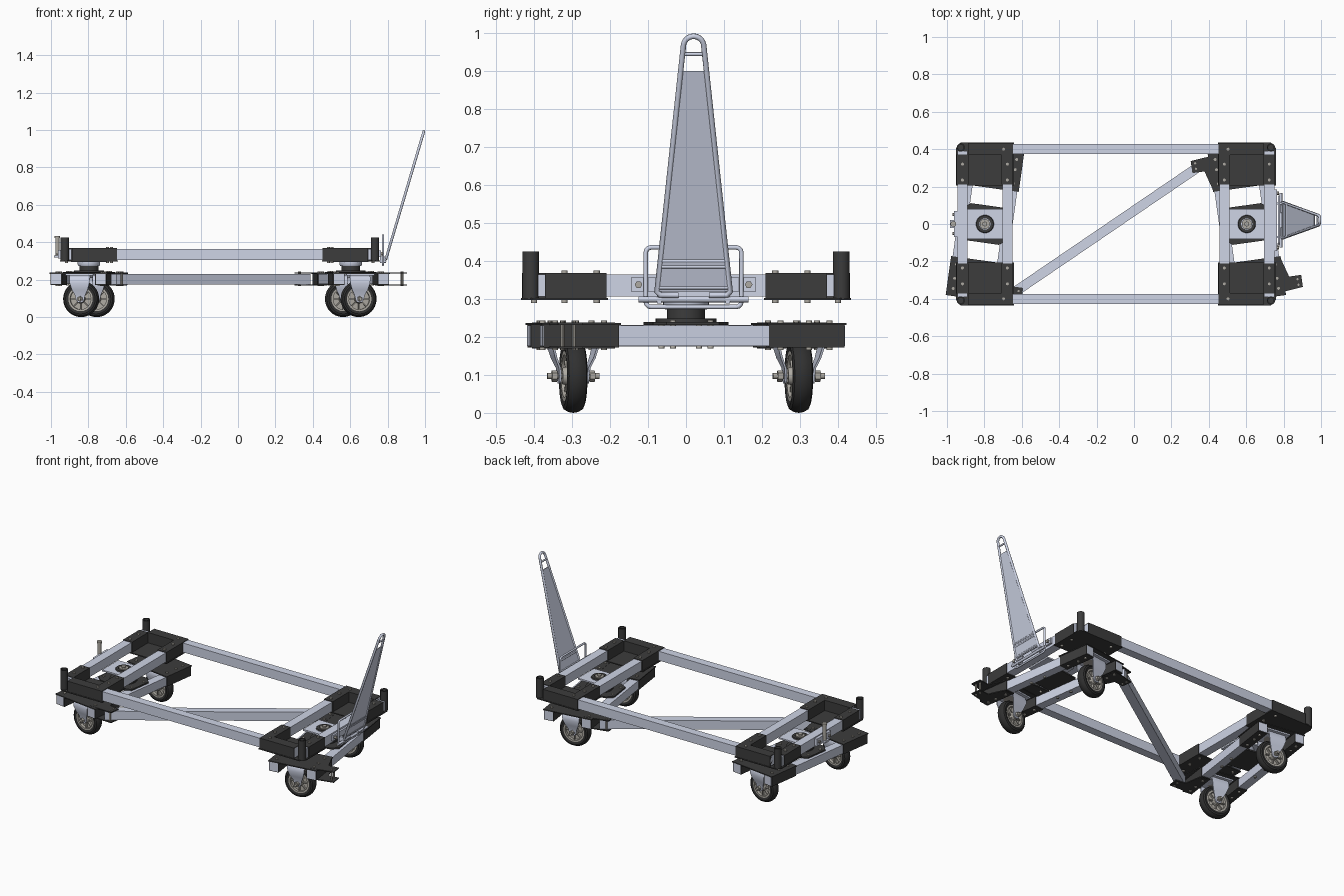
import bpy, bmesh
from math import pi, sin, cos, radians, atan2
from mathutils import Matrix, Vector

if "Cube" in bpy.data.objects:
    bpy.data.objects.remove(bpy.data.objects["Cube"])

def material(name, col):
    m = bpy.data.materials.new(name)
    m.diffuse_color = (*col, 1)
    m.use_nodes = True
    m.node_tree.nodes["Principled BSDF"].inputs["Base Color"].default_value = m.diffuse_color
    return m

BLUE = material("pale_steel", (0.62, 0.66, 0.79))
DARK = material("black_steel", (0.045, 0.045, 0.045))
TYRE = material("rubber", (0.03, 0.03, 0.03))
GREY = material("bare_metal", (0.42, 0.40, 0.36))
I = Matrix.Identity(4)
T = Matrix.Translation
R = Matrix.Rotation

def finish(name, bm, mat, M=I):
    bmesh.ops.recalc_face_normals(bm, faces=bm.faces)
    me = bpy.data.meshes.new(name)
    bm.to_mesh(me)
    bm.free()
    me.transform(M)
    for p in me.polygons:
        p.use_smooth = True
    me.set_sharp_from_angle(angle=radians(32))
    me.materials.append(mat)
    ob = bpy.data.objects.new(name, me)
    bpy.context.collection.objects.link(ob)
    return ob

def box(name, x, y, z, mat, M=I):
    bm = bmesh.new()
    c = [sum(a) / 2 for a in (x, y, z)]
    s = [abs(a[1] - a[0]) for a in (x, y, z)]
    bmesh.ops.create_cube(bm, size=1, matrix=T(c) @ Matrix.Diagonal((*s, 1)))
    return finish(name, bm, mat, M)

def prism(name, pts, z0, z1, mat, M=I):
    bm = bmesh.new()
    f = bm.faces.new([bm.verts.new((p[0], p[1], z0)) for p in pts])
    e = bmesh.ops.extrude_face_region(bm, geom=[f])["geom"]
    bmesh.ops.translate(bm, vec=(0, 0, z1 - z0), verts=[v for v in e if isinstance(v, bmesh.types.BMVert)])
    return finish(name, bm, mat, M)

def lathe(name, prof, mat, M=I, n=32):
    # closed (radius, height) outline turned round z
    bm = bmesh.new()
    rings = [[bm.verts.new((r * cos(2 * pi * k / n), r * sin(2 * pi * k / n), h)) for r, h in prof] for k in range(n)]
    for k in range(n):
        a, b = rings[k], rings[(k + 1) % n]
        for i in range(len(prof)):
            j = (i + 1) % len(prof)
            bm.faces.new((a[i], b[i], b[j], a[j]))
    return finish(name, bm, mat, M)

def cyl(name, c, r, h, mat, M=I, n=16):
    bm = bmesh.new()
    bmesh.ops.create_cone(bm, cap_ends=True, segments=n, radius1=r, radius2=r, depth=h, matrix=T(c))
    return finish(name, bm, mat, M)

def tube(name, pts, r, mat, cyclic=False):
    cu = bpy.data.curves.new(name, 'CURVE')
    cu.dimensions = '3D'
    cu.bevel_depth, cu.bevel_resolution, cu.use_fill_caps = r, 2, True
    sp = cu.splines.new('POLY')
    sp.points.add(len(pts) - 1)
    for p, q in zip(sp.points, pts):
        p.co = (*q, 1)
    sp.use_cyclic_u = cyclic
    cu.materials.append(mat)
    ob = bpy.data.objects.new(name, cu)
    bpy.context.collection.objects.link(ob)

CX = -0.097

# Upper frame: long rails, then each end mirrored
for sy in (-1, 1):
    box("long_rail", (CX - .79, CX + .79), (sy * .375, sy * .427), (.306, .364), BLUE)
for s in (-1, 1):
    E = T((CX, 0, 0))
    for a in (.58, .82):
        box("cross_beam", (s * (a - .027), s * (a + .027)), (-.39, .39), (.306, .364), BLUE, E)
    for sy in (-1, 1):
        box("rail_sleeve", (s * .55, s * .79), (sy * .370, sy * .432), (.302, .368), DARK, E)
        for a in (.58, .82):
            box("beam_sleeve", (s * (a - .031), s * (a + .031)), (sy * .21, sy * .372), (.302, .368), DARK, E)
        prism("corner_floor_plate", [(s * x, sy * y) for x, y in
              ((.545, .205), (.855, .205), (.855, .405), (.83, .435), (.545, .435))], .297, .303, DARK, E)
        P = T((CX + s * .829, sy * .409, 0))
        lathe("corner_post", [(.022, .300), (.022, .425), (.015, .425), (.015, .300)], DARK, P, 24)
        for x, y in ((.82, .32), (.82, .235), (.58, .32), (.58, .235), (.60, .40)):
            cyl("frame_bolt", (s * x, sy * y, .332), .008, .086, GREY, E, 12)

    # Turntable between upper frame and axle
    E = T((CX + s * .70, 0, 0))
    box("pivot_plate", (-.095, .095), (-.08, .08), (.294, .303), BLUE, E)
    lathe("turntable_upper", [(.02, .272), (.055, .272), (.06, .28), (.06, .294), (.02, .294)], BLUE, E)
    lathe("turntable_bearing", [(.02, .248), (.05, .248), (.05, .272), (.02, .272)], DARK, E)
    lathe("turntable_ring", [(.03, .303), (.048, .303), (.045, .31), (.03, .31)], DARK, E)
    lathe("pivot_washer", [(.008, .303), (.027, .303), (.027, .314), (.008, .314)], GREY, E)
    cyl("pivot_bolt", (0, 0, .28), .014, .085, GREY, E, 6)

    # Steering axle, turned about the pivot
    A = E @ R(radians(8) * s, 4, 'Z')
    prism("axle_centre_plate", [(-.13, -.07), (-.09, -.1), (.09, -.1), (.13, -.07),
          (.13, .07), (.09, .1), (-.09, .1), (-.13, .07)], .231, .240, DARK, A)
    lathe("turntable_lower", [(.02, .24), (.08, .24), (.08, .248), (.02, .248)], DARK, A)
    for sx in (-1, 1):
        box("axle_beam", (sx * .094, sx * .147), (-.402, .402), (.176, .230), BLUE, A)
        for sy in (-1, 1):
            box("axle_sleeve", (sx * .090, sx * .151), (sy * .20, sy * .40), (.172, .234), DARK, A)
            for y in (.235, .31, .365):
                cyl("axle_bolt", (sx * .12, sy * y, .204), .008, .078, GREY, A, 12)
            cyl("centre_bolt", (sx * .11, sy * .05, .207), .008, .076, GREY, A, 12)
    for sy in (-1, 1):
        box("axle_top_plate", (-.155, .155), (sy * .195, sy * .405), (.231, .237), DARK, A)

    # Link brackets
    for k in ((-1, 1) if s > 0 else (1,)):
        for z in (.169, .232):
            prism("link_bracket", [(k * x, -k * y) for x, y in
                  ((.10, .21), (.155, .21), (.185, .31), (.25, .31), (.25, .375), (.10, .39))], z, z + .006, DARK, A)
        for y in (.33, .36):
            cyl("link_bolt", (k * .228, -k * y, .204), .006, .078, GREY, A, 10)

    # Caster wheels
    for sy in (-1, 1):
        C = A @ T((0, sy * .30, 0))
        box("caster_plate", (-.075, .075), (-.075, .075), (.222, .231), BLUE, C)
        cyl("caster_swivel", (0, 0, .217), .045, .014, GREY, C, 24)
        W = C @ T((0, 0, .097)) @ R(pi / 2, 4, 'X')
        lathe("tyre", [(.066, -.024), (.080, -.027), (.089, -.023), (.095, -.012), (.097, 0),
                       (.095, .012), (.089, .023), (.080, .027), (.066, .024)], TYRE, W, 40)
        lathe("wheel_rim", [(.056, -.024), (.068, -.024), (.068, .024), (.056, .024)], GREY, W, 40)
        lathe("wheel_web", [(.015, -.006), (.060, -.006), (.060, .006), (.015, .006)], GREY, W, 32)
        lathe("wheel_hub", [(.006, -.030), (.021, -.030), (.024, -.02), (.024, .02), (.021, .030), (.006, .030)], GREY, W, 24)
        for k in range(8):
            box("wheel_rib", (.02, .058), (-.003, .003), (-.018, .018), GREY, W @ R(k * pi / 4, 4, 'Z'))
        cyl("wheel_axle", (0, 0, 0), .008, .138, GREY, W, 16)
        for e in (-1, 1):
            cyl("axle_nut", (0, 0, e * .050), .015, .014, GREY, W, 6)
            # fork leg: half width and offset by height
            bm = bmesh.new()
            rows = [(.055, .052, .222), (.055, .062, .205), (.053, .064, .18), (.042, .054, .145),
                    (.028, .042, .118), (.022, .040, .095), (.017, .040, .083), (.008, .040, .077)]
            vs = [[bm.verts.new((sg * w, e * (o + d), z)) for sg, d in ((-1, 0), (1, 0), (1, -.006), (-1, -.006))]
                  for w, o, z in rows]
            for p, q in zip(vs, vs[1:]):
                for i in range(4):
                    j = (i + 1) % 4
                    bm.faces.new((p[i], p[j], q[j], q[i]))
            bm.faces.new(vs[0])
            bm.faces.new(vs[-1])
            finish("fork_leg", bm, BLUE, C)
        box("fork_crown", (-.055, .055), (-.056, .056), (.210, .222), BLUE, C)

# Diagonal steering link joining both axles
a = T((CX - .70, 0, 0)) @ R(radians(-8), 4, 'Z') @ Vector((.20, -.345, .203))
b = T((CX + .70, 0, 0)) @ R(radians(8), 4, 'Z') @ Vector((-.20, .345, .203))
d = b - a
box("diagonal_link", (-d.length / 2 - .02, d.length / 2 + .02), (-.026, .026), (-.028, .028), BLUE,
    T((a + b) / 2) @ R(atan2(d.y, d.x), 4, 'Z'))

# Tow pin at the rear end
box("pin_mount", (-.962, -.945), (-.07, .07), (.312, .358), BLUE)
box("pin_tab", (-.985, -.945), (-.022, .022), (.318, .328), BLUE)
cyl("tow_pin", (-.966, 0, .375), .011, .11, GREY)
cyl("tow_pin_head", (-.966, 0, .428), .015, .012, GREY)
for y in (-.05, .05):
    cyl("pin_mount_bolt", (0, 0, 0), .008, .012, GREY, T((-.965, y, .335)) @ R(pi / 2, 4, 'Y'), 6)

# Handle mount: plate, guard loop and hinge rod
HY = .02
box("handle_mount", (.752, .764), (HY - .165, HY + .165), (.320, .356), BLUE)
for y in (-.145, .145):
    cyl("mount_bolt", (0, 0, 0), .010, .014, GREY, T((.768, HY + y, .338)) @ R(pi / 2, 4, 'Y'), 6)
loop = []
for cy, cz, t0 in ((.112, .422, 0), (-.112, .422, 90), (-.112, .293, 180), (.112, .293, 270)):
    loop += [(.775, HY + cy + .014 * cos(radians(t0 + t)), cz + .014 * sin(radians(t0 + t))) for t in (0, 30, 60, 90)]
tube("guard_loop", loop, .006, BLUE, True)
tube("hinge_rod", [(.785, HY - .145, .299), (.785, HY + .145, .299)], .008, BLUE)
for y in (-.09, .09):
    box("hinge_lug", (.760, .792), (HY + y - .006, HY + y + .006), (.288, .325), BLUE)

# Tow handle, leaning outwards
def hx(z):
    return .785 + (z - .29) * .297
def hw(z):
    return .098 - (z - .31) * .108
path = [(hx(.31), HY - .04, .31), (hx(.31), HY - .088, .31), (hx(.32), HY - hw(.32), .32)]
for k in range(13):
    t = pi - k * pi / 12
    z = .965 + .027 * sin(t)
    path.append((hx(z), HY + .027 * cos(t), z))
path += [(hx(.32), HY + hw(.32), .32), (hx(.31), HY + .088, .31), (hx(.31), HY + .04, .31)]
tube("handle_frame", path, .0075, BLUE)
for z in (.33, .385, .40, .945):
    tube("handle_rung", [(hx(z), HY - hw(z), z), (hx(z), HY + hw(z), z)], .005, BLUE)
bm = bmesh.new()
c = [(z, sg, dx) for dx in (-.0025, .0025) for z, sg in ((.32, -1), (.32, 1), (.90, 1), (.90, -1))]
v = [bm.verts.new((hx(z) + dx, HY + sg * hw(z), z)) for z, sg, dx in c]
for f in ((0, 1, 2, 3), (4, 5, 6, 7), (0, 1, 5, 4), (1, 2, 6, 5), (2, 3, 7, 6), (3, 0, 4, 7)):
    bm.faces.new([v[i] for i in f])
finish("handle_panel", bm, BLUE)
